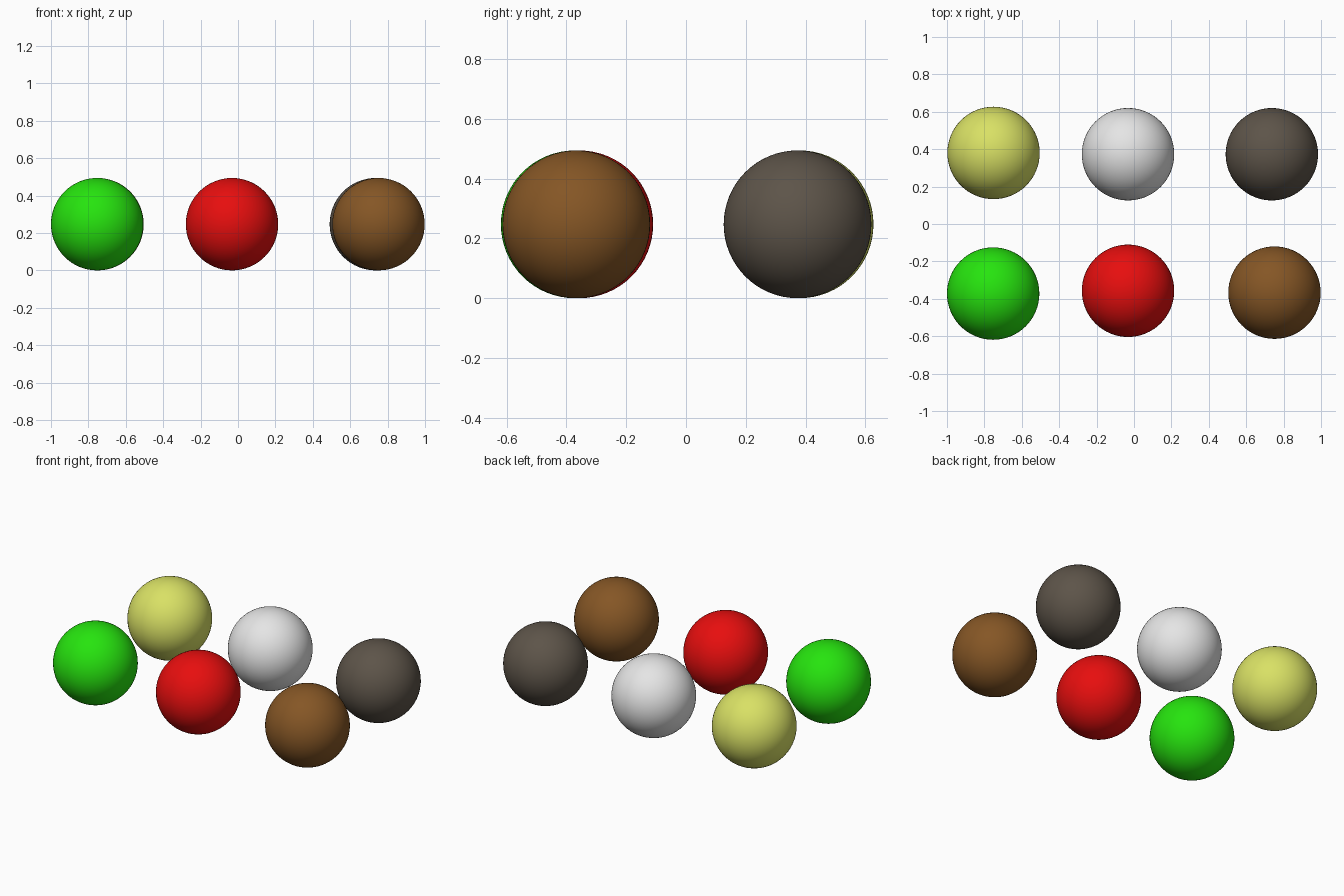
import bpy

if "Cube" in bpy.data.objects:
    bpy.data.objects.remove(bpy.data.objects["Cube"])

RADIUS = 0.247


def linear(c):
    """Convert one 0-255 sRGB channel to a linear value."""
    c /= 255
    return c / 12.92 if c <= 0.04045 else ((c + 0.055) / 1.055) ** 2.4


# Colour name, sRGB colour, x and y of each ball
BALLS = [
    ("green", (38, 228, 14), -0.753, -0.372),
    ("red", (231, 14, 14), -0.032, -0.357),
    ("brown", (133, 86, 37), 0.751, -0.367),
    ("yellow", (217, 225, 101), -0.751, 0.380),
    ("white", (229, 229, 229), -0.032, 0.373),
    ("dark_grey", (93, 84, 73), 0.737, 0.373),
]

# Six smooth balls resting on the ground in two rows of three
for name, rgb, x, y in BALLS:
    bpy.ops.mesh.primitive_uv_sphere_add(
        segments=64, ring_count=32, radius=RADIUS, location=(x, y, RADIUS))
    ball = bpy.context.object
    ball.name = name + "_ball"
    bpy.ops.object.shade_smooth()
    mat = bpy.data.materials.new(name)
    mat.diffuse_color = (*[linear(c) for c in rgb], 1)
    mat.use_nodes = True
    mat.node_tree.nodes["Principled BSDF"].inputs["Base Color"].default_value = mat.diffuse_color
    ball.data.materials.append(mat)
